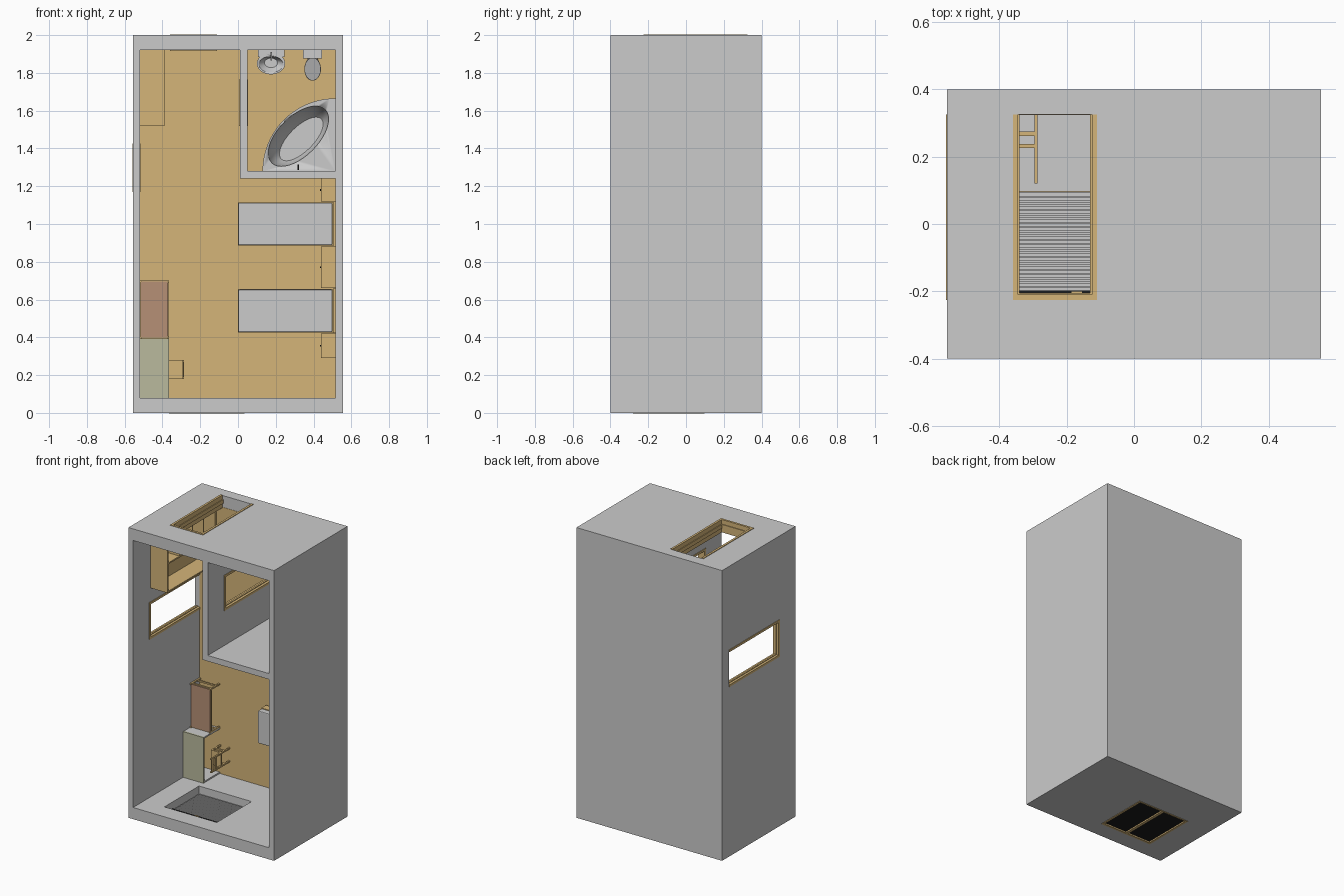
import bpy, bmesh, math
from mathutils import Matrix, Vector

if "Cube" in bpy.data.objects:
    bpy.data.objects.remove(bpy.data.objects["Cube"])


def material(name, rgb):
    m = bpy.data.materials.new(name)
    m.diffuse_color = (*rgb, 1)
    m.use_nodes = True
    m.node_tree.nodes["Principled BSDF"].inputs["Base Color"].default_value = m.diffuse_color
    return m


WOOD = material("wood", (0.66, 0.46, 0.19))
RED = material("red_brown", (0.47, 0.28, 0.18))
GREEN = material("desk_green", (0.49, 0.49, 0.34))
BLACK = material("black", (0.01, 0.01, 0.01))
DARK = material("dark_grey", (0.4, 0.4, 0.4))
FLOOR = 0.325  # room floor faces -y


def finish(name, bm, mat=None, smooth=False):
    bmesh.ops.recalc_face_normals(bm, faces=bm.faces)
    me = bpy.data.meshes.new(name)
    bm.to_mesh(me)
    bm.free()
    ob = bpy.data.objects.new(name, me)
    bpy.context.collection.objects.link(ob)
    if mat:
        me.materials.append(mat)
    if smooth:
        bpy.ops.object.select_all(action='DESELECT')
        ob.select_set(True)
        bpy.context.view_layer.objects.active = ob
        bpy.ops.object.shade_smooth_by_angle()
    return ob


def box(name, x, y, z, mat=None):
    bm = bmesh.new()
    bmesh.ops.create_cube(bm, size=1)
    for v in bm.verts:
        v.co = Vector([(r[0] + r[1]) / 2 + c * (r[1] - r[0]) for c, r in zip(v.co, (x, y, z))])
    return finish(name, bm, mat)


def loft(name, rings, mat=None, n=32, rot=0):
    """Stack of ellipses (y, centre x, centre z, radius x, radius z), capped."""
    bm = bmesh.new()
    loops = []
    for y, cx, cz, rx, rz in rings:
        loop = []
        for i in range(n):
            a = 2 * math.pi * i / n
            p = Matrix.Rotation(rot, 2) @ Vector((rx * math.cos(a), rz * math.sin(a)))
            loop.append(bm.verts.new((cx + p.x, y, cz + p.y)))
        loops.append(loop)
    for a, b in zip(loops, loops[1:]):
        for i in range(n):
            bm.faces.new((a[i], a[(i + 1) % n], b[(i + 1) % n], b[i]))
    bm.faces.new(loops[0])
    bm.faces.new(loops[-1])
    return finish(name, bm, mat, True)


def cut(ob, cutter):
    m = ob.modifiers.new("cut", 'BOOLEAN')
    m.operation, m.solver, m.object = 'DIFFERENCE', 'EXACT', cutter
    bpy.context.view_layer.objects.active = ob
    bpy.ops.object.modifier_apply(modifier=m.name)
    bpy.data.objects.remove(cutter)


# Room shell: rooms, three doorways and the window are cut out
shell = box("room_shell", (-.555, .555), (-.4, .4), (0, 2))
for x, y, z in [((-.52, .01), (-.5, FLOOR), (.08, 1.92)),
                ((0, .515), (-.5, FLOOR), (.08, 1.24)),
                ((.05, .515), (-.5, FLOOR), (1.28, 1.92)),
                ((-.36, -.11), (-.225, FLOOR), (1.9, 2.1)),
                ((-.6, -.5), (-.225, FLOOR), (1.17, 1.425)),
                ((0, .06), (-.225, FLOOR), (1.52, 1.765)),
                ((-.365, .035), (-.28, .097), (-.1, .1))]:
    cut(shell, box("cutter", x, y, z))
for name, x, z in [("main_floor", (-.52, .01), (.08, 1.92)),
                   ("side_floor", (.01, .515), (.08, 1.24)),
                   ("bathroom_floor", (.05, .515), (1.28, 1.92))]:
    box(name, x, (FLOOR - .002, FLOOR + .003), z, WOOD)


# Door frames: u runs along the wall, v through it
def door_frame(name, u, v, along_x):
    def part(n, uu, y, vv):
        box(f"{name}_{n}", *((uu, y, vv) if along_x else (vv, y, uu)), WOOD)
    mid = ((v[0] * 2 + v[1]) / 3, (v[0] + v[1] * 2) / 3)
    for w, vv, tag in [(.015, (v[0] - .004, v[1] + .004), "frame"), (.02, mid, "stop")]:
        part(tag + "_jamb_a", (u[0], u[0] + w), (-.225, FLOOR), vv)
        part(tag + "_jamb_b", (u[1] - w, u[1]), (-.225, FLOOR), vv)
        part(tag + "_head", u, (-.225, -.225 + w), vv)


door_frame("entrance", (-.36, -.11), (1.92, 2), True)
door_frame("side_door", (1.17, 1.425), (-.555, -.52), False)
door_frame("bathroom_door", (1.52, 1.765), (.01, .05), False)

# Window with frame, dark panes and a slatted blind
for n, x, y in [("left", (-.365, -.35), (-.28, .097)), ("right", (.02, .035), (-.28, .097)),
                ("mullion", (-.175, -.155), (-.28, .097)),
                ("head", (-.365, .035), (-.28, -.265)), ("sill", (-.365, .035), (.085, .097))]:
    box("window_" + n, x, y, (-.003, .022), WOOD)
box("window_glass", (-.36, .03), (-.275, .093), (.006, .014), BLACK)
box("blind_sheet", (-.362, .032), (-.2, .095), (.024, .028))
slat = box("blind_slats", (-.355, .025), (-.19, -.184), (.028, .033))
arr = slat.modifiers.new("repeat", 'ARRAY')
arr.count, arr.use_relative_offset, arr.use_constant_offset = 22, False, True
arr.constant_offset_displace = (0, .0127, 0)
box("blind_bar", (-.362, .032), (-.21, -.197), (.024, .038), BLACK)
box("blind_handle", (-.185, -.155), (-.207, -.2), (.036, .042), WOOD)

# Open wardrobe
X, Y, Z = (-.52, -.39), (-.21, FLOOR), (1.52, 1.92)
box("wardrobe_top", X, (-.21, -.2), Z, WOOD)
box("wardrobe_plinth", X, (.305, FLOOR), Z, WOOD)
box("wardrobe_back", (-.52, -.514), Y, Z, WOOD)
for i, z in enumerate((1.52, 1.715, 1.91)):
    box(f"wardrobe_panel_{i}", X, Y, (z, z + .01), WOOD)
for i, y in enumerate((-.08, .06, .18)):
    box(f"wardrobe_shelf_{i}", X, (y, y + .008), (1.72, 1.915), WOOD)

# Desk
box("desk_top", (-.52, -.365), (.145, .157), (.08, .395), GREEN)
for z in (.08, .385):
    box("desk_side", (-.52, -.365), (.157, FLOOR), (z, z + .01))
box("desk_modesty_panel", (-.52, -.512), (.157, .26), (.09, .385))

# Luggage bench
box("bench_top", (-.515, -.37), (.222, .232), (.4, .695), RED)
for z in (.395, .69):
    box("bench_rail", (-.52, -.365), (.228, .24), (z, z + .01), WOOD)
    box("bench_low_rail", (-.52, -.365), (.285, .295), (z, z + .01), WOOD)
    for x in (-.52, -.375):
        box("bench_leg", (x, x + .01), (.218, FLOOR), (z, z + .01), WOOD)
for x in (-.52, -.375):
    box("bench_long_rail", (x, x + .01), (.23, .24), (.4, .695), WOOD)

# Chair
box("chair_seat", (-.365, -.287), (.225, .238), (.18, .28), WOOD)
for z in (.18, .27):
    box("chair_back_post", (-.296, -.286), (.12, FLOOR), (z, z + .01), WOOD)
    box("chair_front_leg", (-.365, -.355), (.238, FLOOR), (z, z + .01), WOOD)
    box("chair_side_rail", (-.36, -.29), (.262, .274), (z, z + .01), WOOD)
for y in (.125, .165):
    box("chair_back_bar", (-.295, -.288), (y, y + .018), (.185, .275), WOOD)

# Beds and night stands along the right wall
for z0 in (.425, .885):
    z1 = z0 + .23
    box("bed_base", (0, .505), (.255, .305), (z0, z1), WOOD)
    m = box("bed_mattress", (.002, .5), (.214, .255), (z0 + .003, z1 - .003))
    b = m.modifiers.new("soft_edge", 'BEVEL')
    b.width, b.segments = .005, 2
    box("bed_headboard", (.502, .515), (.15, FLOOR), (z0 - .003, z1 + .003), WOOD)
    for x in (.01, .475):
        for z in (z0 + .01, z1 - .03):
            box("bed_leg", (x, x + .02), (.305, FLOOR), (z, z + .02), WOOD)
for z0, z1 in ((.29, .42), (.66, .88), (1.12, 1.24)):
    box("night_stand", (.44, .515), (.2, FLOOR), (z0, z1), WOOD)
    c = (z0 + z1) / 2
    box("night_stand_knob", (.433, .44), (.235, .243), (c - .004, c + .004), BLACK)

# Corner bathtub: quarter round block with an oval basin
bm = bmesh.new()
pts = [(.515, 1.28)] + [(.515 - .385 * math.cos(i * math.pi / 40), 1.28 + .385 * math.sin(i * math.pi / 40))
                        for i in range(21)]
face = bm.faces.new([bm.verts.new((x, .18, z)) for x, z in pts])
ext = bmesh.ops.extrude_face_region(bm, geom=[face])
bmesh.ops.translate(bm, verts=[v for v in ext["geom"] if isinstance(v, bmesh.types.BMVert)],
                    vec=(0, FLOOR - .18, 0))
tub = finish("bathtub", bm, None, True)
cut(tub, loft("cutter", [(.1, .32, 1.465, .2, .105), (.185, .32, 1.465, .2, .105),
                         (.27, .33, 1.455, .17, .08), (.295, .335, 1.45, .15, .065)], n=40, rot=math.pi / 4))
box("bathtub_tap", (.314, .322), (.145, .18), (1.287, 1.315), BLACK)

# Wash basin
basin = loft("wash_basin", [(.1, .175, 1.85, .075, .058), (.115, .175, 1.85, .074, .056),
                            (.15, .175, 1.86, .05, .04), (.165, .175, 1.87, .025, .025)])
cut(basin, loft("cutter", [(.05, .175, 1.845, .066, .044), (.105, .175, 1.845, .064, .043),
                           (.14, .175, 1.853, .035, .025)]))
box("wash_basin_back", (.105, .245), (.1, .13), (1.885, 1.92))
loft("wash_basin_pedestal", [(.155, .175, 1.875, .03, .03), (.3, .175, 1.875, .022, .022),
                             (FLOOR, .175, 1.875, .03, .03)])
box("wash_basin_tap", (.171, .179), (.075, .1), (1.865, 1.91), DARK)

# Toilet
box("toilet_tank", (.345, .445), (.13, .22), (1.875, 1.92))
loft("toilet_lid", [(.208, .395, 1.82, .043, .06), (.217, .395, 1.82, .044, .061)], DARK)
loft("toilet_bowl", [(.217, .395, 1.825, .042, .06), (.25, .395, 1.83, .038, .052),
                     (.29, .395, 1.85, .025, .035), (FLOOR, .395, 1.85, .032, .045)])
